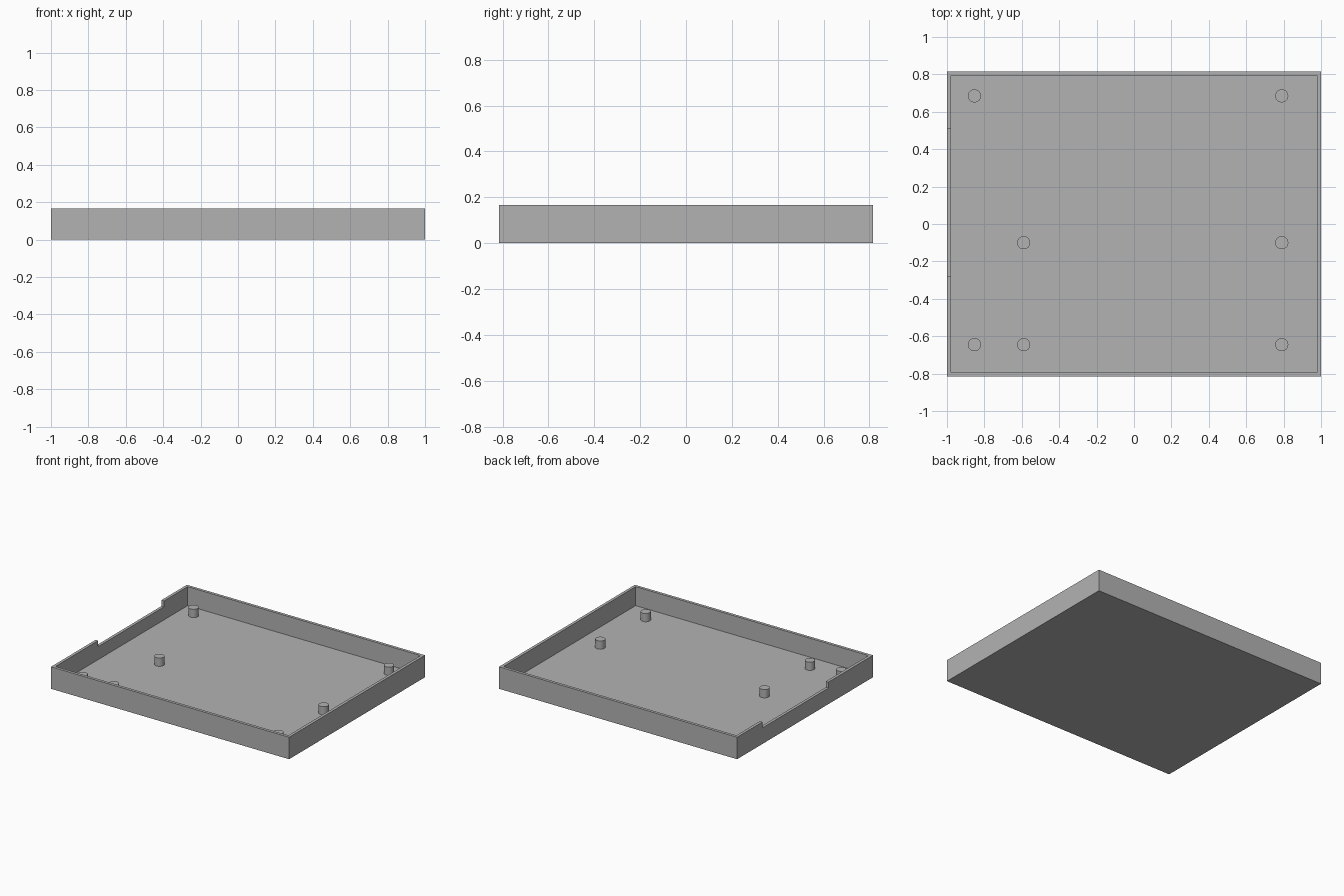
import bpy
import bmesh

cube = bpy.data.objects.get("Cube")
if cube:
    bpy.data.objects.remove(cube, do_unlink=True)

WIDTH, DEPTH, HEIGHT = 2.0, 1.63, 0.167
WALL, FLOOR = 0.022, 0.023
PEG_RADIUS, PEG_TOP = 0.035, 0.086

grey = bpy.data.materials.new("plain grey")
grey.use_nodes = True
colour = (0.45, 0.45, 0.45, 1)
grey.diffuse_color = colour
grey.node_tree.nodes["Principled BSDF"].inputs["Base Color"].default_value = colour


def add_object(name, bm):
    mesh = bpy.data.meshes.new(name)
    bm.to_mesh(mesh)
    bm.free()
    mesh.materials.append(grey)
    obj = bpy.data.objects.new(name, mesh)
    bpy.context.collection.objects.link(obj)
    return obj


def add_box(name, low, high):
    bm = bmesh.new()
    bmesh.ops.create_cube(bm, size=1)
    for v in bm.verts:
        v.co = [h if c > 0 else l for c, l, h in zip(v.co, low, high)]
    return add_object(name, bm)


def cut(target, cutter):
    mod = target.modifiers.new(cutter.name, "BOOLEAN")
    mod.operation = "DIFFERENCE"
    mod.solver = "EXACT"
    mod.object = cutter
    cutter.hide_render = True
    cutter.hide_viewport = True
    bpy.context.view_layer.objects.active = target
    bpy.ops.object.modifier_apply(modifier=mod.name)
    bpy.data.objects.remove(cutter, do_unlink=True)


# Open tray: solid block, hollowed, with a shallow notch in the right wall
x, y = WIDTH / 2, DEPTH / 2
tray = add_box("tray", (-x, -y, 0), (x, y, HEIGHT))
cut(tray, add_box("hollow_cutter", (WALL - x, WALL - y, FLOOR), (x - WALL, y - WALL, 1)))
cut(tray, add_box("notch_cutter", (-x - 0.1, -0.28, HEIGHT - 0.045), (WALL - x + 0.05, 0.51, 1)))

# Round mounting pegs standing on the floor
back, middle, front = 0.685, -0.10, -0.645
outer, inner, left = -0.853, -0.59, 0.79
spots = [(outer, back), (left, back), (inner, middle), (left, middle),
         (outer, front), (inner, front), (left, front)]
for number, (px, py) in enumerate(spots, 1):
    bm = bmesh.new()
    bottom = FLOOR - 0.005
    bmesh.ops.create_cone(bm, cap_ends=True, segments=32, radius1=PEG_RADIUS,
                          radius2=PEG_RADIUS, depth=PEG_TOP - bottom)
    bmesh.ops.translate(bm, verts=bm.verts, vec=(px, py, (PEG_TOP + bottom) / 2))
    for face in bm.faces:
        face.smooth = len(face.verts) == 4
    for edge in bm.edges:
        edge.smooth = all(len(f.verts) == 4 for f in edge.link_faces)
    add_object(f"mounting_peg_{number}", bm)
